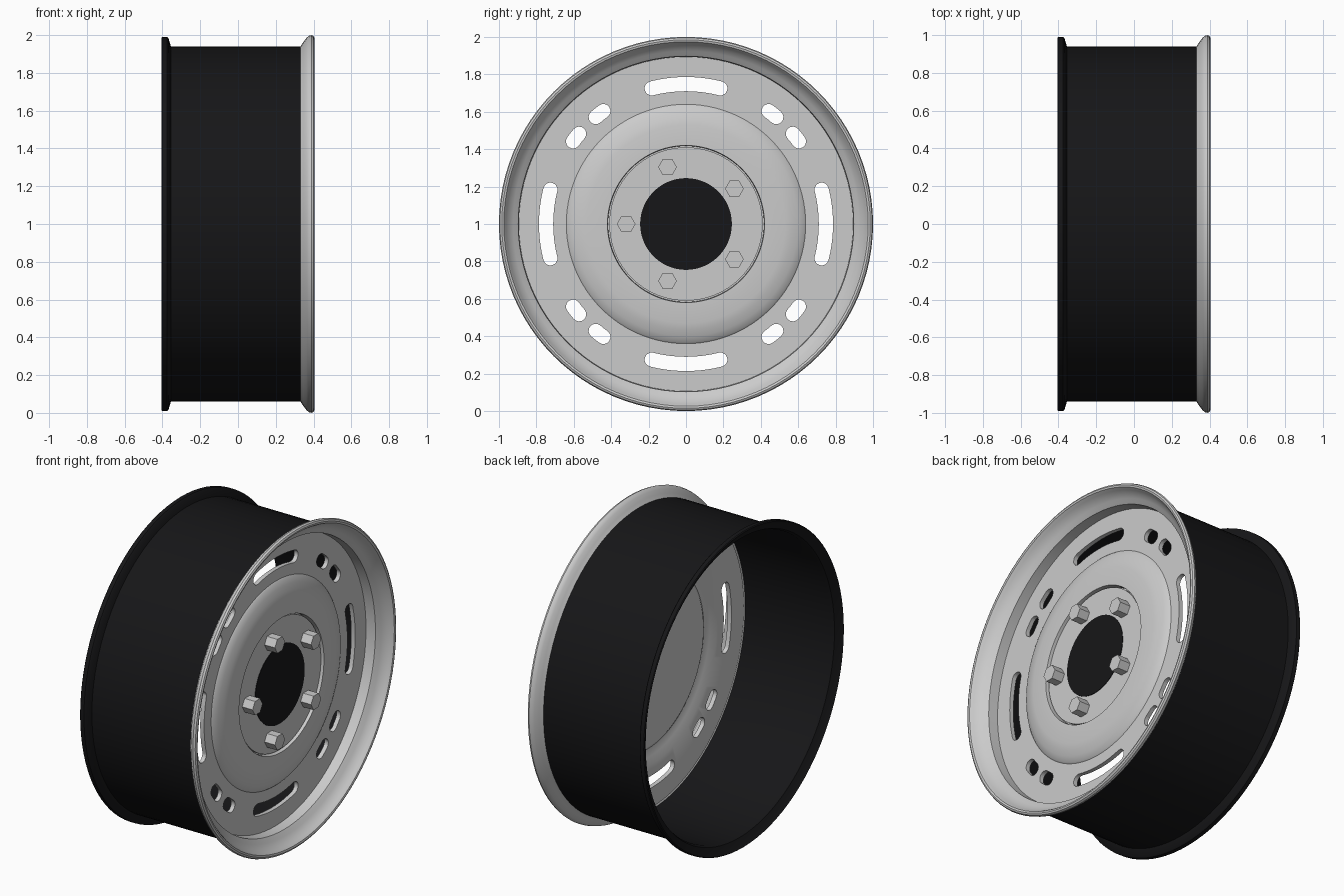
import bpy, bmesh, math
from mathutils import Matrix, Vector

if "Cube" in bpy.data.objects:
    bpy.data.objects.remove(bpy.data.objects["Cube"])

SEG = 96
CZ = 1.0  # axle height; the wheel turns about the x axis


def material(name, c):
    m = bpy.data.materials.new(name)
    m.diffuse_color = (*c, 1)
    m.use_nodes = True
    m.node_tree.nodes["Principled BSDF"].inputs["Base Color"].default_value = m.diffuse_color
    return m


black = material("black_paint", (0.008, 0.008, 0.009))


def make(name, bm, mat=None, smooth=True):
    bmesh.ops.recalc_face_normals(bm, faces=bm.faces)
    me = bpy.data.meshes.new(name)
    bm.to_mesh(me)
    bm.free()
    ob = bpy.data.objects.new(name, me)
    bpy.context.collection.objects.link(ob)
    if mat:
        me.materials.append(mat)
    if smooth:
        shade(ob)
    return ob


def shade(ob):
    bpy.ops.object.select_all(action='DESELECT')
    ob.select_set(True)
    bpy.context.view_layer.objects.active = ob
    bpy.ops.object.shade_smooth_by_angle(angle=math.radians(30))


def lathe(name, profile, closed=True, mat=None, smooth=True):
    """Revolve (x, radius) points about the axle; radius 0 makes a pole."""
    bm = bmesh.new()
    rings = []
    for x, r in profile:
        if r == 0:
            rings.append([bm.verts.new((x, 0, CZ))] * SEG)
        else:
            rings.append([bm.verts.new((x, r * math.cos(a), CZ + r * math.sin(a)))
                          for a in (2 * math.pi * i / SEG for i in range(SEG))])
    n = len(rings)
    for k in range(n if closed else n - 1):
        a, b = rings[k], rings[(k + 1) % n]
        for i in range(SEG):
            j = (i + 1) % SEG
            loop = list(dict.fromkeys((a[i], a[j], b[j], b[i])))
            if len(loop) > 2:
                bm.faces.new(loop)
    return make(name, bm, mat, smooth)


def prism(bm, outline, x0, x1):
    """Extrude a (y, z) outline along x."""
    f = bm.faces.new([bm.verts.new((x0, y, z)) for y, z in outline])
    ext = bmesh.ops.extrude_face_region(bm, geom=[f])['geom']
    bmesh.ops.translate(bm, vec=(x1 - x0, 0, 0),
                        verts=[v for v in ext if isinstance(v, bmesh.types.BMVert)])


def slot_outline(mid, half, r=0.748, w=0.038, cap=8):
    """Curved slot with round ends, angles in degrees."""
    mid, half = math.radians(mid), math.radians(half)
    n = 10
    arc = [mid - half + 2 * half * i / n for i in range(n + 1)]
    pts = [((r + w) * math.cos(a), (r + w) * math.sin(a)) for a in arc]
    for end, start, back in ((mid + half, 0, False), (mid - half, math.pi, True)):
        if back:
            pts += [((r - w) * math.cos(a), (r - w) * math.sin(a)) for a in reversed(arc)]
        for i in range(1, cap):
            t = end + start + math.pi * i / cap
            pts.append((r * math.cos(end) + w * math.cos(t), r * math.sin(end) + w * math.sin(t)))
    return [(y, z + CZ) for y, z in pts]


# Barrel with flared rear flange
lathe("barrel", [(-0.405, 0.985), (-0.40, 0.99), (-0.375, 0.99), (-0.368, 0.983),
                 (-0.355, 0.94), (0.335, 0.94), (0.335, 0.925), (-0.355, 0.925),
                 (-0.375, 0.935), (-0.39, 0.965)], mat=black)

# Front rim lip
lathe("rim_lip", [(0.33, 0.94), (0.345, 0.962), (0.362, 0.985), (0.375, 0.996), (0.388, 1.0),
                  (0.40, 0.995), (0.405, 0.985), (0.402, 0.974), (0.385, 0.962), (0.365, 0.95),
                  (0.345, 0.925), (0.335, 0.91), (0.325, 0.897), (0.25, 0.893), (0.235, 0.93),
                  (0.32, 0.93)])

# Pressed face plate with raised dome and recessed hub seat
plate = lathe("face_plate", [(0.262, 0.91), (0.262, 0.64), (0.27, 0.632), (0.284, 0.60),
                             (0.295, 0.565), (0.302, 0.53), (0.302, 0.42), (0.285, 0.417),
                             (0.262, 0.417), (0.262, 0), (0.25, 0), (0.25, 0.53),
                             (0.262, 0.55), (0.255, 0.60), (0.235, 0.64), (0.235, 0.91)],
              smooth=False)
bm = bmesh.new()
for q in range(4):
    prism(bm, slot_outline(90 * q, 14.2), 0.15, 0.35)
    for d in (38.2, 51.8):
        prism(bm, slot_outline(90 * q + d, 2.0), 0.15, 0.35)
cutter = make("slot_cutter", bm, smooth=False)
cutter.hide_render = True
mod = plate.modifiers.new("slots", 'BOOLEAN')
mod.operation, mod.solver, mod.object = 'DIFFERENCE', 'EXACT', cutter
bpy.context.view_layer.objects.active = plate
bpy.ops.object.modifier_apply(modifier="slots")
bpy.data.objects.remove(cutter)
shade(plate)

# Hub face and black centre cap
lathe("hub_face", [(0.255, 0), (0.255, 0.41), (0.288, 0.41), (0.288, 0.245), (0.288, 0)], closed=False)
lathe("centre_cap", [(0.26, 0.245), (0.291, 0.245), (0.291, 0)], closed=False, mat=black)

# Five hexagonal wheel nuts
for k in range(5):
    a = math.radians(180 + 72 * k)
    cy, cz = 0.32 * math.cos(a), CZ + 0.32 * math.sin(a)
    bm = bmesh.new()
    prism(bm, [(cy + 0.05 * math.cos(math.pi * i / 3), cz + 0.05 * math.sin(math.pi * i / 3))
               for i in range(6)], 0.28, 0.36)
    make(f"wheel_nut_{k + 1}", bm, smooth=False)
